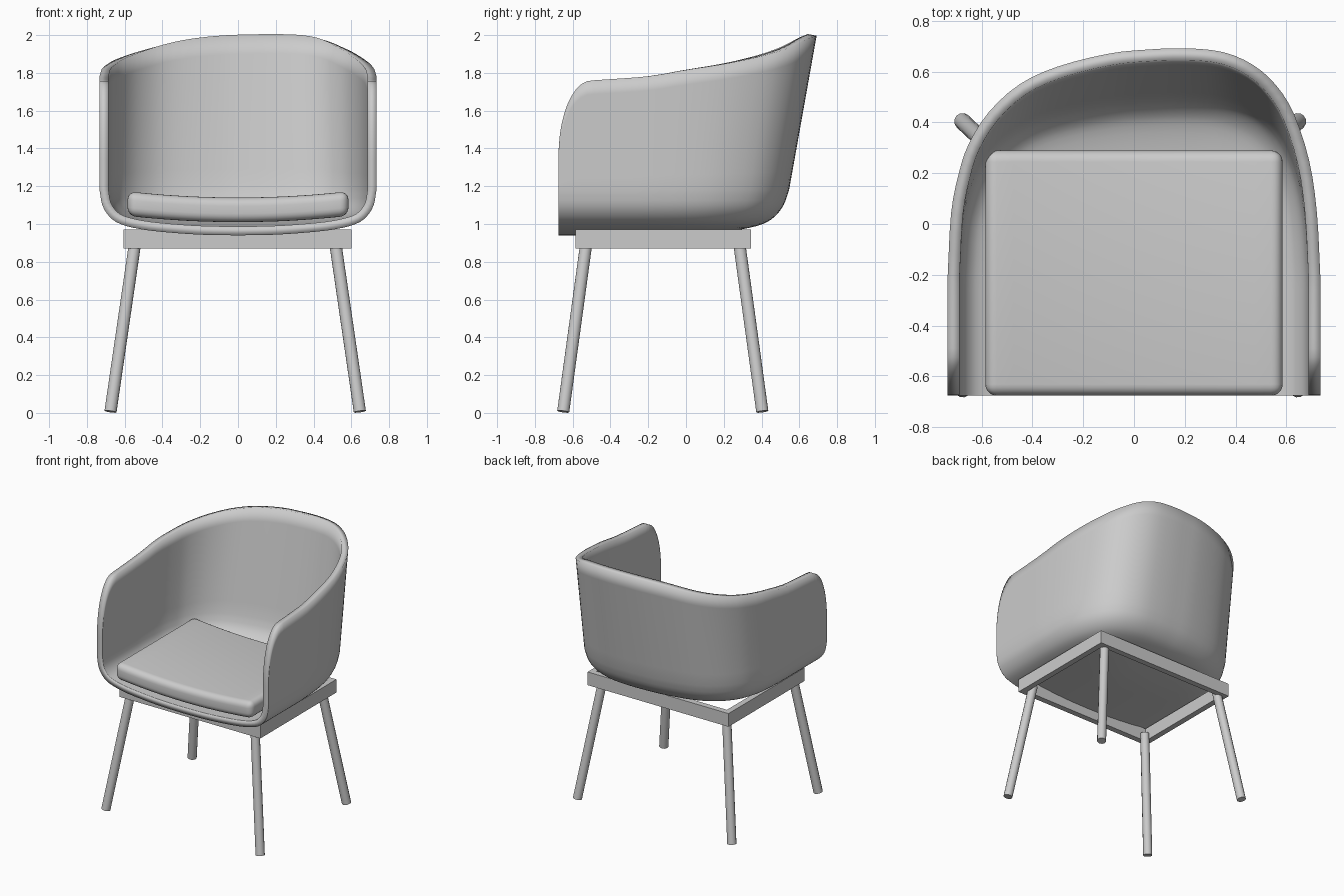
import bpy, bmesh, math
from mathutils import Vector

if "Cube" in bpy.data.objects:
    bpy.data.objects.remove(bpy.data.objects["Cube"], do_unlink=True)

grey = bpy.data.materials.new("plain_grey")
grey.use_nodes = True
grey.diffuse_color = (0.6, 0.6, 0.6, 1)
grey.node_tree.nodes["Principled BSDF"].inputs["Base Color"].default_value = (0.6, 0.6, 0.6, 1)


def finish(name, bm, smooth=True):
    bmesh.ops.recalc_face_normals(bm, faces=bm.faces)
    mesh = bpy.data.meshes.new(name)
    bm.to_mesh(mesh)
    bm.free()
    mesh.materials.append(grey)
    ob = bpy.data.objects.new(name, mesh)
    bpy.context.collection.objects.link(ob)
    if smooth:
        bpy.ops.object.select_all(action='DESELECT')
        ob.select_set(True)
        bpy.context.view_layer.objects.active = ob
        bpy.ops.object.shade_smooth_by_angle(angle=math.radians(40))
    return ob


def spline(pts, steps):
    """Catmull-Rom curve through the points."""
    p = [Vector(q) for q in pts]
    p = [2 * p[0] - p[1]] + p + [2 * p[-1] - p[-2]]
    out = []
    for i in range(1, len(p) - 2):
        a, b, c, d = p[i - 1:i + 3]
        for k in range(steps):
            t = k / steps
            out.append(0.5 * (2 * b + (c - a) * t + (2 * a - 5 * b + 4 * c - d) * t * t
                              + (3 * b - a - 3 * c + d) * t ** 3))
    return out + [p[-2]]


# Tub shell: plan curve swept with a dish-to-wall section
FRONT, MID = -0.675, -0.2
back_plan = spline([(-.733, MID), (-.72, .05), (-.69, .21), (-.65, .33), (-.57, .455), (-.45, .56),
                    (-.3, .625), (-.1, .672), (.05, .687), (.2, .692), (.35, .678), (.47, .63),
                    (.56, .555), (.63, .445), (.69, .26), (.72, .05), (.733, MID)], 3)
arm_ys = [FRONT + (MID - FRONT) * (k / 16) ** 2 for k in range(16)]
plan = ([Vector((-.733, y)) for y in arm_ys] + back_plan
        + [Vector((.733, y)) for y in reversed(arm_ys)])
section = spline([(0, .94), (.25, .943), (.5, .955), (.7, .972), (.85, 1.0),
                  (.93, 1.04), (.98, 1.1), (1, 1.18)], 3)
rim_curve = spline([(-.5, 1.76), (-.2, 1.782), (0, 1.815), (.2, 1.845), (.4, 1.885),
                    (.55, 1.93), (.65, 1.98), (.7, 2.0)], 4)


def rim_height(y):
    if y < -.5:
        return 1.36 + .4 * math.sqrt(max(0, 1 - ((-.5 - y) / .175) ** 2))
    for a, b in zip(rim_curve, rim_curve[1:]):
        if y <= b.x:
            return a.y + (b.y - a.y) * (y - a.x) / (b.x - a.x)
    return 2.0


bm = bmesh.new()
columns = []
for p in plan:
    top = rim_height(p.y)
    wall = [(1, 1.18 + (top - 1.18) * k / 8) for k in range(1, 9)]
    column = []
    for s, z in [tuple(q) for q in section] + wall:
        y = p.y
        if y > MID:
            y = MID + (y - MID) * s * (1 - .2 * (2 - z))   # back leans outward
        column.append(bm.verts.new((p.x * s, y, z)))
    columns.append(column)
for a, b in zip(columns, columns[1:]):
    for k in range(len(a) - 1):
        bm.faces.new((a[k], a[k + 1], b[k + 1], b[k]))
bmesh.ops.remove_doubles(bm, verts=bm.verts, dist=0.0005)
bmesh.ops.dissolve_degenerate(bm, edges=bm.edges, dist=0.0005)
bmesh.ops.recalc_face_normals(bm, faces=bm.faces)
# thickness goes toward the inside of the tub
low = min(bm.faces, key=lambda f: f.calc_center_median().z)
inward = -1 if low.normal.z < 0 else 1
shell = finish("tub_shell", bm)
solid = shell.modifiers.new("thickness", 'SOLIDIFY')
solid.thickness = 0.047
solid.offset = inward
bpy.ops.object.modifier_move_to_index(modifier="thickness", index=0)

# Seat cushion: rounded slab that sags along its middle
bm = bmesh.new()
bmesh.ops.create_cube(bm, size=1)
for v in bm.verts:
    v.co = Vector((v.co.x * 1.17, -.193 + v.co.y * .965, 1.08 + v.co.z * .13))
bmesh.ops.bevel(bm, geom=bm.edges[:], offset=.045, segments=5, profile=.5, affect='EDGES')
for k in range(-5, 6):
    bmesh.ops.bisect_plane(bm, geom=bm.verts[:] + bm.edges[:] + bm.faces[:],
                           plane_co=(k * .095, 0, 0), plane_no=(1, 0, 0))
for v in bm.verts:
    v.co.z += .033 * (v.co.x / .585) ** 2 - .005
finish("seat_cushion", bm)


# Square under-frame of four rails
def rail(name, x0, x1, y0, y1):
    bm = bmesh.new()
    bmesh.ops.create_cube(bm, size=1)
    for v in bm.verts:
        v.co = Vector((x0 if v.co.x < 0 else x1, y0 if v.co.y < 0 else y1,
                       .87 if v.co.z < 0 else .972))
    finish(name, bm, False)


L, R, F, B, T = -.605, .6, -.585, .345, .045
rail("front_rail", L, R, F, F + T)
rail("back_rail", L, R, B - T, B)
rail("right_rail", L, L + T, F + T, B - T)
rail("left_rail", R - T, R, F + T, B - T)

# Splayed legs, ends cut square to the leg
for side, sx in (("right", -1), ("left", 1)):
    for end, sy in (("front", -1), ("back", 1)):
        foot = Vector((-.015 + sx * .66, -.123 + sy * .527, .007))
        head = Vector((-.015 + sx * .527, -.123 + sy * .402, .92))
        axis = head - foot
        bm = bmesh.new()
        bmesh.ops.create_cone(bm, cap_ends=True, segments=12, radius1=.033, radius2=.033,
                              depth=axis.length)
        turn = axis.to_track_quat('Z', 'Y')
        for v in bm.verts:
            v.co = turn @ v.co + (foot + head) / 2
        finish(f"{end}_{side}_leg", bm)
